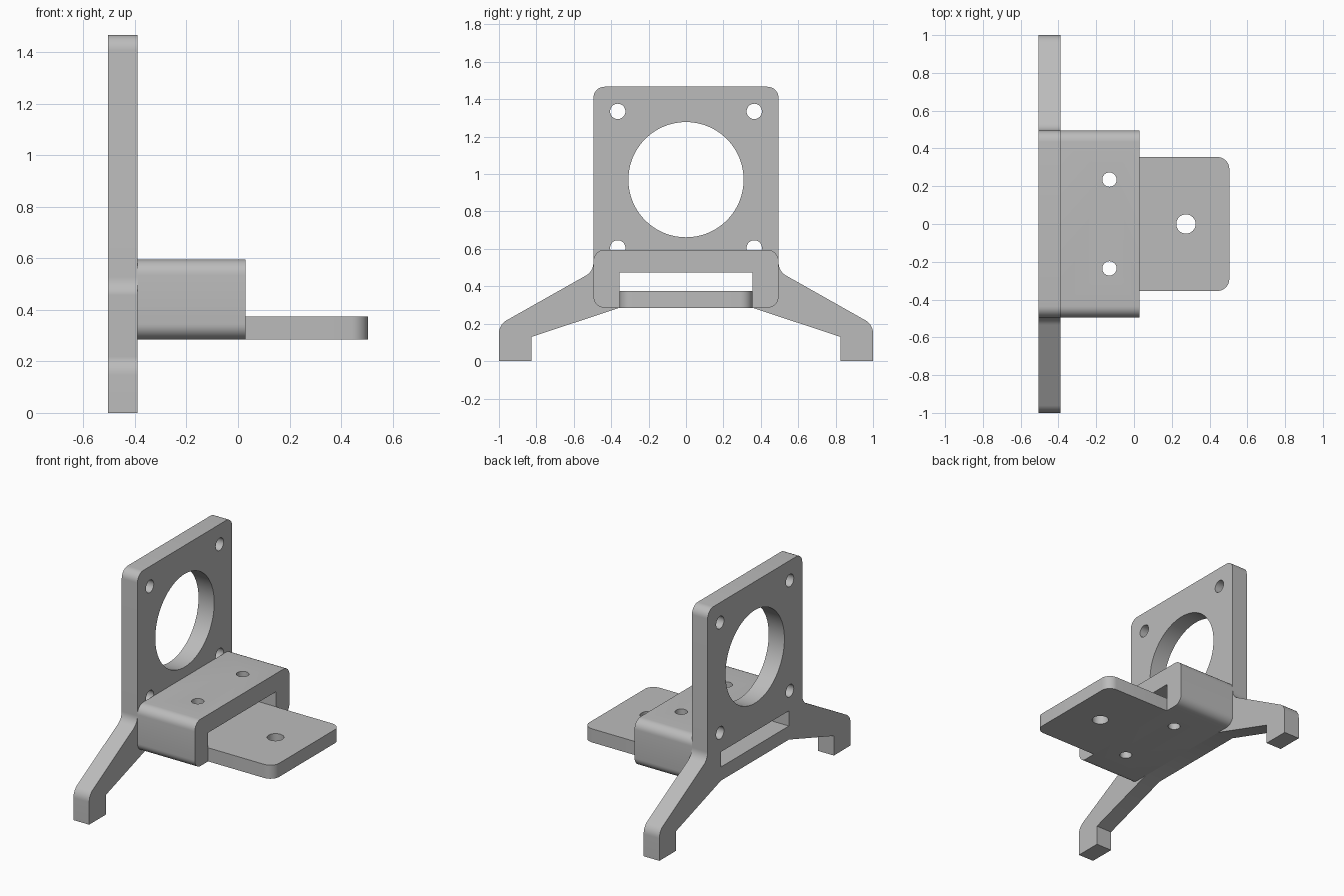
import bpy, bmesh, math
from mathutils import Matrix, Vector

old = bpy.data.objects.get("Cube")
if old:
    bpy.data.objects.remove(old, do_unlink=True)

grey = bpy.data.materials.new("light_grey")
grey.use_nodes = True
colour = (0.5, 0.5, 0.5, 1)
grey.diffuse_color = colour
grey.node_tree.nodes["Principled BSDF"].inputs["Base Color"].default_value = colour


def rounded(corners, steps=8):
    """Outline from (u, v, radius) corners, filleting where the radius is positive."""
    out = []
    for i, (u, v, r) in enumerate(corners):
        p = Vector((u, v))
        if r == 0:
            out.append(p)
            continue
        a = (Vector(corners[i - 1][:2]) - p).normalized()
        b = (Vector(corners[(i + 1) % len(corners)][:2]) - p).normalized()
        half = a.angle(b) / 2
        centre = p + (a + b).normalized() * r / math.sin(half)
        start = p + a * r / math.tan(half) - centre
        end = p + b * r / math.tan(half) - centre
        sweep = start.angle_signed(end)
        for k in range(steps + 1):
            out.append(centre + Matrix.Rotation(-sweep * k / steps, 2) @ start)
    return out


def circle(u, v, r, n=64):
    return [Vector((u + r * math.cos(math.tau * k / n), v + r * math.sin(math.tau * k / n)))
            for k in range(n)]


def rect(u0, u1, v0, v1, r=0):
    return rounded([(u0, v0, r), (u1, v0, r), (u1, v1, r), (u0, v1, r)])


def slab(name, loops, low, high, along_x):
    """Filled outline with holes, extruded from low to high along x or z."""
    curve = bpy.data.curves.new(name, "CURVE")
    curve.dimensions = "2D"
    curve.fill_mode = "BOTH"
    curve.extrude = (high - low) / 2
    for loop in loops:
        spline = curve.splines.new("POLY")
        spline.points.add(len(loop) - 1)
        for point, p in zip(spline.points, loop):
            point.co = (p.x, p.y, 0, 1)
        spline.use_cyclic_u = True
    obj = bpy.data.objects.new(name, curve)
    bpy.context.collection.objects.link(obj)
    bpy.ops.object.select_all(action="DESELECT")
    obj.select_set(True)
    bpy.context.view_layer.objects.active = obj
    bpy.ops.object.convert(target="MESH")
    obj = bpy.context.object
    obj.name = name
    turn = Matrix(((0, 0, 1, 0), (1, 0, 0, 0), (0, 1, 0, 0), (0, 0, 0, 1))) if along_x else Matrix()
    middle = (low + high) / 2
    move = Matrix.Translation((middle, 0, 0) if along_x else (0, 0, middle))
    # Weld the caps to the walls so the slab is a closed solid
    bm = bmesh.new()
    bm.from_mesh(obj.data)
    bmesh.ops.remove_doubles(bm, verts=bm.verts, dist=0.0002)
    bmesh.ops.transform(bm, matrix=move @ turn, verts=bm.verts)
    bmesh.ops.recalc_face_normals(bm, faces=bm.faces)
    bm.to_mesh(obj.data)
    bm.free()
    obj.data.materials.clear()
    obj.data.materials.append(grey)
    return obj


def finish(obj):
    bpy.ops.object.select_all(action="DESELECT")
    obj.select_set(True)
    bpy.context.view_layer.objects.active = obj
    bpy.ops.object.shade_smooth_by_angle(angle=math.radians(25))


BACK, FACE, MOUTH, TIP = -0.505, -0.39, 0.03, 0.505
FLOOR, SHELF, SLOT_TOP, ROOF = 0.285, 0.375, 0.475, 0.595
HALF, SLOT = 0.495, 0.355

# Upright plate with two splayed legs, a round opening, screw holes and slot
side = [(HALF, 1.467, 0.06), (HALF, 0.48, 0.08), (1, 0.195, 0.08), (1, 0, 0),
        (0.825, 0, 0), (0.825, 0.13, 0), (SLOT, FLOOR, 0)]
outline = rounded(side + [(-u, v, r) for u, v, r in reversed(side)])
screws = [circle(s * 0.365, 0.97 + t * 0.365, 0.041, 32) for s in (-1, 1) for t in (-1, 1)]
slot = rect(-SLOT, SLOT, SHELF, SLOT_TOP)
plate = slab("upright_plate_with_legs",
             [outline, circle(0, 0.97, 0.308, 96), slot] + screws, BACK, FACE, True)
finish(plate)

# Slotted sleeve, drilled through roof and floor
sleeve = slab("slotted_sleeve", [rect(-HALF, HALF, FLOOR, ROOF, 0.06), slot], FACE, MOUTH, True)
for s in (-1, 1):
    drill = slab("drill", [circle(-0.13, s * 0.235, 0.038, 32)], 0.1, 0.8, False)
    drill.hide_render = True
    cut = sleeve.modifiers.new("hole", "BOOLEAN")
    cut.operation = "DIFFERENCE"
    cut.solver = "EXACT"
    cut.object = drill
    bpy.context.view_layer.objects.active = sleeve
    bpy.ops.object.modifier_apply(modifier=cut.name)
    bpy.data.objects.remove(drill, do_unlink=True)
finish(sleeve)

# Tongue reaching out of the sleeve, with one hole
tongue_outline = rounded([(MOUTH, -SLOT, 0), (TIP, -SLOT, 0.065), (TIP, SLOT, 0.065), (MOUTH, SLOT, 0)])
tongue = slab("tongue", [tongue_outline, circle(0.275, 0, 0.051, 40)], FLOOR, SHELF, False)
finish(tongue)
